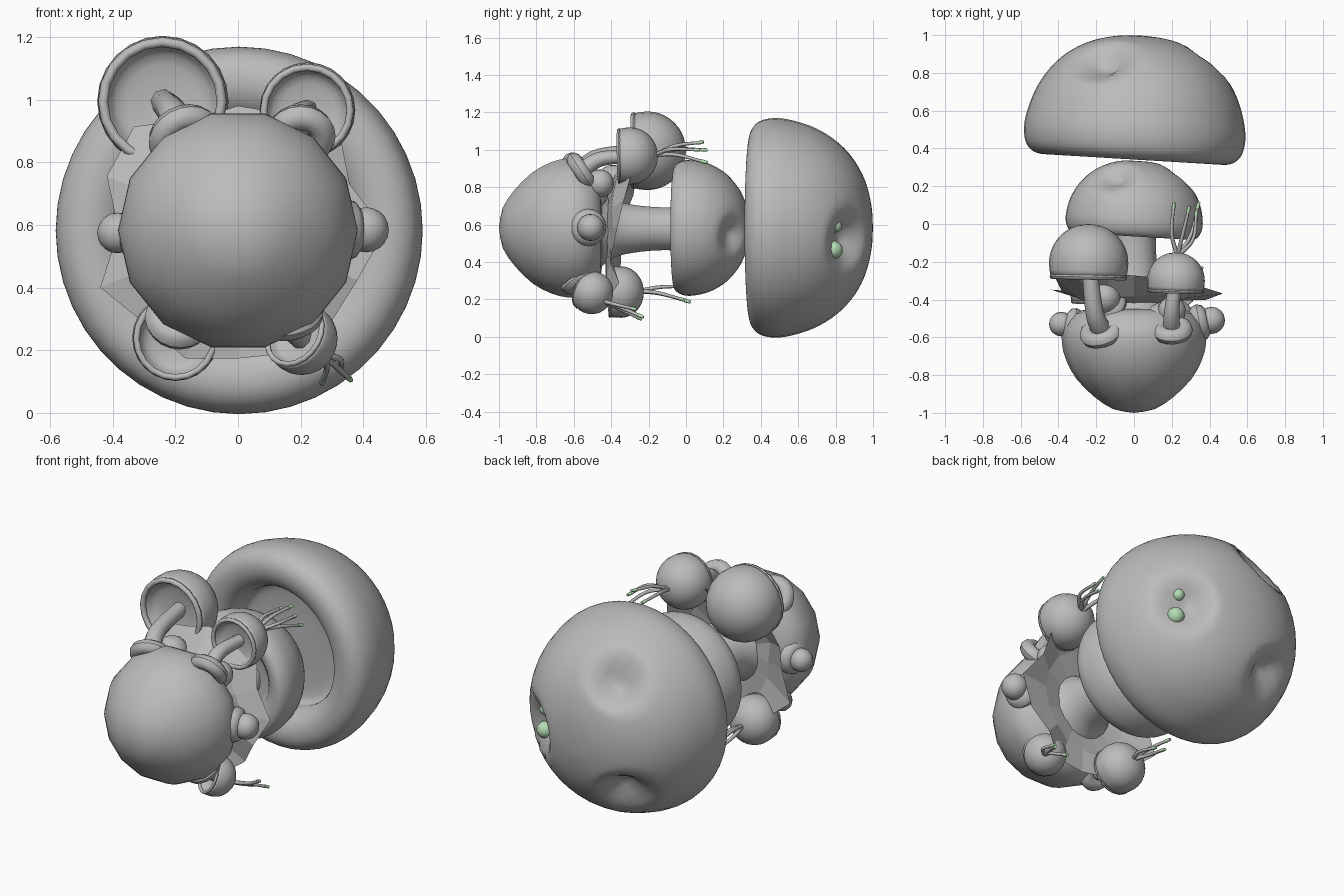
import bpy, bmesh, math, random
from mathutils import Vector

random.seed(4)
if "Cube" in bpy.data.objects:
    bpy.data.objects.remove(bpy.data.objects["Cube"])


def material(name, colour):
    m = bpy.data.materials.new(name)
    m.use_nodes = True
    m.diffuse_color = (*colour, 1)
    m.node_tree.nodes["Principled BSDF"].inputs["Base Color"].default_value = (*colour, 1)
    return m


GREY = material("grey flesh", (0.5, 0.5, 0.5))
GREEN = material("pale green", (0.46, 0.72, 0.46))
AXIS_Z = 0.583


def finish(bm, name, mat=GREY, smooth=True):
    bmesh.ops.recalc_face_normals(bm, faces=bm.faces)
    me = bpy.data.meshes.new(name)
    bm.to_mesh(me)
    bm.free()
    me.materials.append(mat)
    for p in me.polygons:
        p.use_smooth = smooth
    ob = bpy.data.objects.new(name, me)
    bpy.context.collection.objects.link(ob)


def spline(pts, steps):
    """Smooth curve through the points."""
    pts = [Vector(p) for p in pts]
    ext = [2 * pts[0] - pts[1]] + pts + [2 * pts[-1] - pts[-2]]
    out = []
    for a, b, c, d in zip(ext, ext[1:], ext[2:], ext[3:]):
        for i in range(steps):
            t = i / steps
            out.append(0.5 * (2 * b + (c - a) * t + (2 * a - 5 * b + 4 * c - d) * t * t
                              + (3 * b - a - 3 * c + d) * t ** 3))
    return out + [pts[-1]]


def lathe(name, profile, origin, axis, segs=32, steps=3, dents=()):
    """Spin (radius, height) points about an axis; dents are (centre, inward, radius, depth)."""
    quat = Vector(axis).to_track_quat('Z', 'Y')
    bm = bmesh.new()
    rings = []
    for p in spline([(r, h, 0) for r, h in profile], steps):
        r, h = max(p.x, 0), p.y
        n = 1 if r < 1e-4 else segs
        rings.append([bm.verts.new(Vector(origin) + quat @ Vector(
            (r * math.cos(math.tau * i / segs), r * math.sin(math.tau * i / segs), h)))
            for i in range(n)])
    for a, b in zip(rings, rings[1:]):
        for i in range(segs):
            j = (i + 1) % segs
            if len(a) == 1 and len(b) > 1:
                bm.faces.new((a[0], b[i], b[j]))
            elif len(b) == 1 and len(a) > 1:
                bm.faces.new((a[i], b[0], a[j]))
            elif len(a) > 1:
                bm.faces.new((a[i], b[i], b[j], a[j]))
    for v in bm.verts:
        start = v.co.copy()
        for centre, inward, radius, depth in dents:
            t = 1 - (start - centre).length / radius
            if t > 0:
                v.co += inward * depth * t ** 1.15
    finish(bm, name)


def ball(name, centre, radius, mat=GREY):
    bm = bmesh.new()
    bmesh.ops.create_uvsphere(bm, u_segments=16, v_segments=10, radius=radius)
    bmesh.ops.translate(bm, verts=bm.verts, vec=Vector(centre))
    finish(bm, name, mat)


def ring(name, centre, axis, major, minor):
    arc = [math.tau * i / 10 for i in range(11)]
    lathe(name, [(major + minor * math.cos(a), minor * math.sin(a)) for a in arc],
          centre, axis, 20, 1)


def tube(name, pts, radii, mat=GREY):
    cu = bpy.data.curves.new(name, 'CURVE')
    cu.dimensions = '3D'
    cu.bevel_depth = 1
    cu.bevel_resolution = 2
    cu.use_fill_caps = True
    path = spline(pts, 5)
    sp = cu.splines.new('POLY')
    sp.points.add(len(path) - 1)
    for i, (q, p) in enumerate(zip(sp.points, path)):
        q.co = (*p, 1)
        q.radius = radii[0] + (radii[1] - radii[0]) * i / (len(path) - 1)
    cu.materials.append(mat)
    ob = bpy.data.objects.new(name, cu)
    bpy.context.collection.objects.link(ob)


def dents(y, ring_radius, mid_y, size, depth):
    """Three pits spaced around a cap."""
    out = []
    for deg in (115, -10, 235):
        a = math.radians(deg)
        c = Vector((ring_radius * math.cos(a), y, AXIS_Z + ring_radius * math.sin(a)))
        out.append((c, (Vector((0, mid_y, AXIS_Z)) - c).normalized(), size, depth))
    return out


TILT = (0.06, 1, 0)

# Large rear cap with thick rolled lip and hollow underside
lathe("large_cap", [(0, 1), (.13, .99), (.26, .955), (.37, .895), (.46, .81), (.53, .7),
                    (.572, .58), (.587, .48), (.57, .395), (.52, .35), (.45, .345), (.385, .38),
                    (.35, .45), (.335, .52), (.2, .54), (0, .54)],
      (-.025, 0, AXIS_Z), TILT, 44, 5, dents(.88, .39, .55, .185, .13))
# Pale beads sitting in one pit
ball("upper_bead", (.36, .80, .595), .034, GREEN)
ball("lower_bead", (.37, .79, .465), .048, GREEN)

# Middle cap
lathe("middle_cap", [(0, .335), (.1, .328), (.2, .29), (.285, .22), (.34, .13), (.362, .04),
                     (.358, -.02), (.33, -.06), (.28, -.06), (.22, -.01), (.18, .02), (0, .03)],
      (0, 0, AXIS_Z), TILT, 40, 4, dents(.255, .245, .08, .125, .08))

# Main stem, flared towards the bulb
lathe("main_stem", [(.21, -.46), (.155, -.38), (.13, -.28), (.117, -.15), (.12, -.04), (.14, .03)],
      (0, 0, AXIS_Z - .005), (0, 1, 0), 18)

# Front bulb
lathe("bulb", [(0, -1), (.11, -.98), (.21, -.915), (.305, -.82), (.36, -.72), (.382, -.63),
               (.375, -.55), (.32, -.475), (.22, -.45), (0, -.45)],
      (0, 0, AXIS_Z), (0, 1, 0), 14, 2)

# Torn skirt behind the bulb, reaching furthest back at the top
bm = bmesh.new()
rows, count = [], 16
for r, y, lean, jr, jy in ((.13, -.43, 0, 0, 0), (.28, -.40, .02, .02, .015),
                           (.43, -.34, .07, .05, .035)):
    row = []
    for i in range(count):
        a = math.tau * i / count
        q = r + random.uniform(-jr, jr)
        row.append(bm.verts.new((q * math.cos(a), y + lean * math.sin(a) + random.uniform(-jy, jy),
                                 AXIS_Z + q * math.sin(a))))
    rows.append(row)
for a, b in zip(rows, rows[1:]):
    for i in range(count):
        bm.faces.new((a[i], b[i], b[(i + 1) % count], a[(i + 1) % count]))
finish(bm, "torn_skirt", smooth=False)


# Small mushrooms: collar on the bulb, bent stem, ball-like cap open in front with a rolled rim
def small_mushroom(name, base, bend, centre, axis, radius, depth, cut, stem):
    axis = Vector(axis).normalized()
    base, bend, centre = Vector(base), Vector(bend), Vector(centre)
    dome = [(radius * math.cos(a), depth * math.sin(a))
            for a in (math.radians(d) for d in (90, 72, 54, 36, 18, 0))]
    lip = radius * .95
    under = [(lip, -cut), (lip * .88, -cut * .8), (lip * .75, -cut * .3), (lip * .4, -cut * .1),
             (0, 0)]
    lathe(name + "_cap", dome + under, centre, axis, 24, 2)
    ring(name + "_rim", centre - axis * cut, axis, lip * .95, radius * .075)
    tube(name + "_stem", [base, bend, centre + axis * depth * .1], (stem * 1.15, stem * .85))
    ring(name + "_collar", base, bend - base, stem + .03, .042)


small_mushroom("upper_right_mushroom", (-.17, -.57, .88), (-.21, -.46, .96), (-.24, -.205, .995),
               (.02, 1, 0), .21, .205, .075, .048)
small_mushroom("upper_left_mushroom", (.2, -.56, .885), (.2, -.46, .95), (.222, -.3, .967),
               (.03, 1, .02), .153, .15, .055, .04)
small_mushroom("lower_right_mushroom", (-.19, -.55, .3), (-.2, -.47, .25), (-.2, -.35, .24),
               (0, 1, .04), .138, .125, .06, .036)
small_mushroom("lower_left_mushroom", (.16, -.57, .31), (.165, -.55, .28), (.205, -.5, .235),
               (.5, .7, -.35), .115, .108, .045, .042)

# Young buds in collars
for name, c, r, out in (("left_bud", (.41, -.51, .585), .072, (1, .2, 0)),
                        ("right_bud", (-.385, -.53, .575), .065, (-1, .2, 0)),
                        ("upper_right_bud", (-.16, -.39, .83), .09, (-.4, .6, .6)),
                        ("upper_left_bud", (.2, -.46, .82), .075, (.5, .6, .5))):
    ball(name, c, r)
    ring(name + "_collar", Vector(c) - Vector(out).normalized() * .065, out, .052, .047)


# Tendrils with pale tips
def tendrils(name, root, tips, lift):
    root = Vector(root)
    for i, tip in enumerate(tips):
        tip = Vector(tip)
        side = (tip - root).cross(Vector((0, 0, 1))) * .08 * (i - 1)
        mid = root.lerp(tip, .45) + Vector(lift) + side
        tube(f"{name}_tendril_{i}", [root, mid, tip], (.012, .008))
        tube(f"{name}_tip_{i}", [tip.lerp(mid, .12), tip, tip + (tip - mid).normalized() * .015],
             (.0105, .008), GREEN)


tendrils("upper", (.23, -.17, .97),
         [(.21, .1, 1.0), (.29, .08, 1.04), (.34, .1, .935), (.33, .06, 1.0)], (0, 0, .02))
tendrils("lower_right", (-.2, -.25, .245),
         [(-.2, .01, .19), (-.24, .0, .27), (-.16, -.02, .2)], (0, 0, .01))
tendrils("lower_left", (.26, -.44, .19),
         [(.355, -.24, .11), (.27, -.25, .1), (.33, -.28, .15)], (.02, 0, 0))
